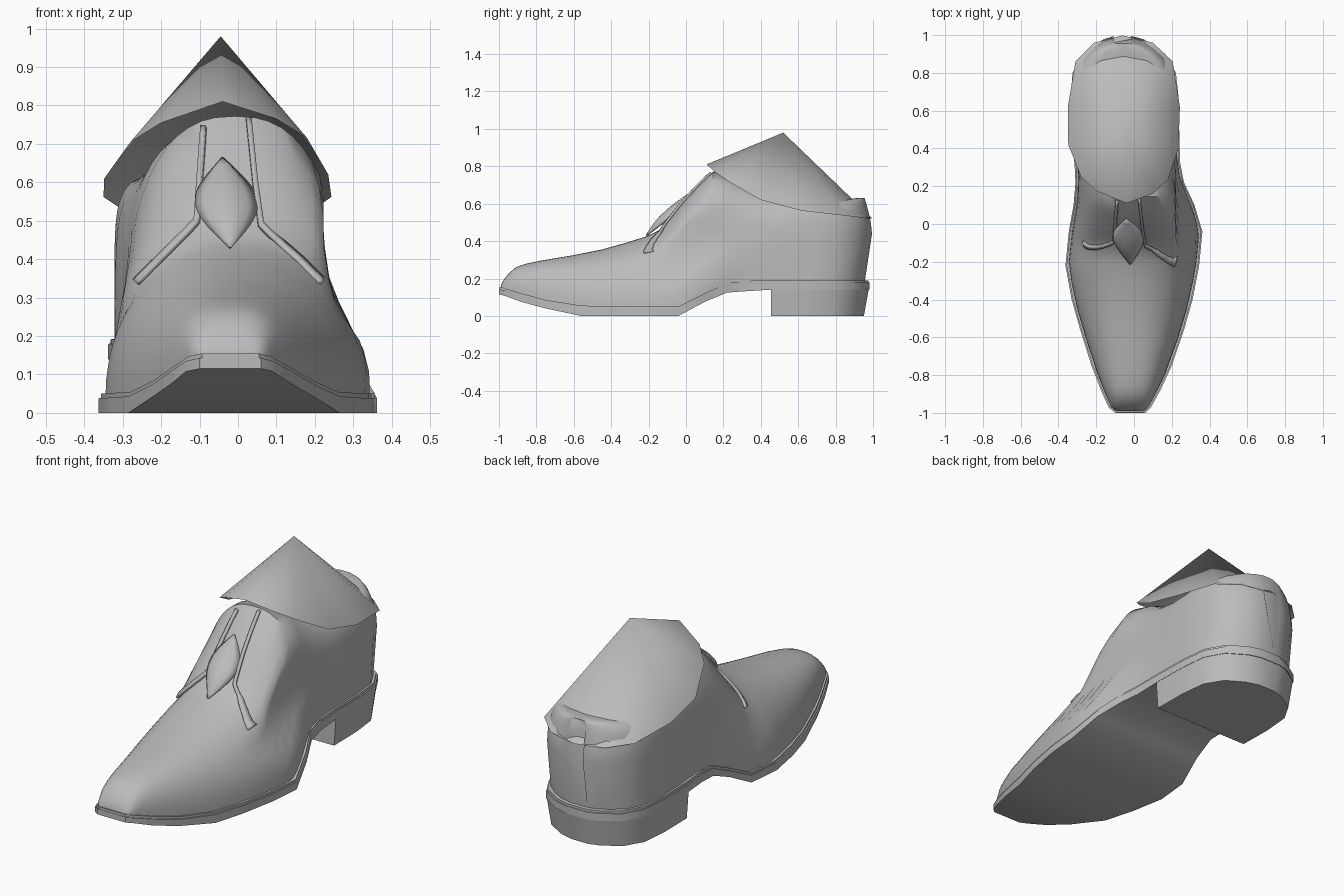
import bpy, bmesh, math
from mathutils import Vector
from mathutils.bvhtree import BVHTree

cube = bpy.data.objects.get("Cube")
if cube:
    bpy.data.objects.remove(cube, do_unlink=True)

grey = bpy.data.materials.new("plain_grey")
grey.use_nodes = True
GREY = (0.5, 0.5, 0.5, 1)
grey.diffuse_color = GREY
grey.node_tree.nodes["Principled BSDF"].inputs["Base Color"].default_value = GREY


def make(name, verts, faces, angle=40, fix=True):
    mesh = bpy.data.meshes.new(name)
    mesh.from_pydata(verts, [], faces)
    if fix:
        bm = bmesh.new()
        bm.from_mesh(mesh)
        bmesh.ops.recalc_face_normals(bm, faces=bm.faces)
        bm.to_mesh(mesh)
        bm.free()
    mesh.materials.append(grey)
    obj = bpy.data.objects.new(name, mesh)
    bpy.context.collection.objects.link(obj)
    bpy.ops.object.select_all(action="DESELECT")
    obj.select_set(True)
    bpy.context.view_layer.objects.active = obj
    bpy.ops.object.shade_smooth_by_angle(angle=math.radians(angle))
    return obj


def loft(rings, closed=True, caps=True):
    n = len(rings[0])
    verts = [p for r in rings for p in r]
    faces = []
    for i in range(len(rings) - 1):
        for j in range(n if closed else n - 1):
            k = (j + 1) % n
            faces.append((i * n + j, i * n + k, (i + 1) * n + k, (i + 1) * n + j))
    if caps:
        faces.append(tuple(range(n)))
        faces.append(tuple(range((len(rings) - 1) * n, len(rings) * n)))
    return verts, faces


def interp(table, t):
    """Linear lookup; the first entry of each row is the key."""
    if t <= table[0][0]:
        return table[0][1:]
    for a, b in zip(table, table[1:]):
        if t <= b[0]:
            f = (t - a[0]) / (b[0] - a[0])
            return [p + (q - p) * f for p, q in zip(a[1:], b[1:])]
    return table[-1][1:]


# Sole stations: y, left edge, right edge, underside, top
SOLE = [
    (-1, -.1, .06, .115, .155), (-.97, -.135, .09, .108, .147),
    (-.88, -.175, .14, .075, .12), (-.75, -.225, .2, .04, .085),
    (-.56, -.285, .265, 0, .055), (-.4, -.33, .31, 0, .052),
    (-.22, -.363, .345, 0, .05), (-.04, -.345, .362, 0, .05),
    (.1, -.32, .32, .075, .12), (.22, -.31, .265, .125, .175),
    (.32, -.315, .245, .132, .187), (.45, -.335, .24, .14, .192),
    (.65, -.338, .238, .14, .19), (.8, -.325, .222, .14, .19),
    (.9, -.27, .165, .14, .19), (.96, -.18, .07, .14, .19),
    (.98, -.12, .0, .14, .19)]


def slab(rows):
    return loft([[(l, y, b), (r, y, b), (r, y, t), (l, y, t)] for y, l, r, b, t in rows])


# Sole and thin welt line above it
make("sole", *slab([(y, l, r, b, t - .012) for y, l, r, b, t in SOLE]), angle=30)
make("welt", *slab([(y * .997, l + .006, r - .006, t - .014, t) for y, l, r, b, t in SOLE]), angle=30)

# Heel block, tapering toward the ground
heel = []
for y in (.455, .65, .8, .9, .96, .98):
    l, r, b, t = interp(SOLE, y)
    yb = .455 + (y - .455) * .945
    heel.append([(l + .012, yb, 0), (r - .012, yb, 0), (r, y, .16), (l, y, .16)])
make("heel_block", *loft(heel), angle=30)

# Upper stations: y, ridge height, squareness of the arch
UPPER = [
    (-.99, .165, 3), (-.97, .2, 3), (-.945, .23, 2.9), (-.91, .26, 2.8),
    (-.86, .278, 2.6), (-.78, .295, 2.5), (-.6, .325, 2.3), (-.45, .355, 2.2),
    (-.3, .397, 2.1), (-.2, .43, 2.1), (-.13, .465, 2.1), (-.07, .54, 2.2),
    (0, .625, 2.3), (.07, .7, 2.4), (.145, .772, 2.5), (.25, .74, 3),
    (.36, .68, 3.6), (.5, .635, 5), (.65, .62, 7), (.78, .615, 8),
    (.86, .622, 8), (.91, .63, 8), (.94, .63, 8), (.955, .63, 8)]
# Narrowing of the ankle with height: z, left limit, right limit
LIMIT = [(.05, -.36, .36), (.18, -.34, .322), (.28, -.325, .255), (.4, -.33, .222), (.63, -.318, .222)]

rings = []
STEPS = 28
for y, top, power in UPPER:
    l, r, b, t = interp(SOLE, y if y < .8 else .8 + (y - .8) * 1.15)
    l, r, base = l + .016, r - .016, t - .012
    mid, half = (l + r) / 2, (r - l) / 2
    ring = []
    for i in range(STEPS + 1):
        a = math.pi * i / STEPS
        c, s = math.cos(a), max(math.sin(a), 0)
        x = mid + half * math.copysign(abs(c) ** (2 / power), c)
        z = base + (top - base) * s ** (2 / power)
        lo, hi = interp(LIMIT, z)
        x = min(max(x, lo), hi)
        # rounded back of the heel
        bulge = .04 * math.sin(math.pi * min(max((z - .2) / .43, 0), 1))
        ring.append((x, y + bulge * max(0, (y - .5) / .455), z))
    rings.append(ring)
verts, faces = loft(rings)
make("shoe_upper", verts, faces, angle=45)
tree = BVHTree.FromPolygons([Vector(v) for v in verts], faces)

# Peaked ankle cover: a fan from the apex to the dipping rim
RIM = [(-.04, .11, .81), (.1, .16, .765), (.18, .235, .715), (.235, .4, .62),
       (.243, .62, .562), (.205, .86, .535), (.1, .96, .523), (-.06, .998, .52),
       (-.21, .96, .523), (-.31, .86, .535), (-.35, .62, .562), (-.348, .42, .61),
       (-.28, .25, .705), (-.2, .175, .755)]
n = len(RIM)
make("ankle_cover", RIM + [(-.045, .52, .98)],
     [(n, i, (i + 1) % n) for i in range(n)], angle=80, fix=False)


# Raised seams laid on the instep
def seam(name, path, width=.014):
    pts = []
    for (x0, z0), (x1, z1) in zip(path, path[1:]):
        for i in range(8):
            f = i / 8
            pts.append(Vector((x0 + (x1 - x0) * f, z0 + (z1 - z0) * f)))
    pts.append(Vector(path[-1]))
    rows = []
    for i, p in enumerate(pts):
        d = (pts[min(i + 1, len(pts) - 1)] - pts[max(i - 1, 0)]).normalized()
        side = Vector((-d.y, d.x)) * width / 2
        row = []
        for q in (p - side, p + side):
            hit = tree.ray_cast(Vector((q.x, -2, q.y)), Vector((0, 1, 0)))[0]
            if hit:
                row.append((q.x, hit.y - .008, q.y))
        if len(row) == 2:
            rows.append(row)
    obj = make(name, *loft(rows, closed=False, caps=False))
    mod = obj.modifiers.new("thickness", "SOLIDIFY")
    mod.thickness = .014
    mod.offset = 0


seam("right_seam", [(-.088, .765), (-.1, .6), (-.107, .5), (-.13, .475), (-.2, .405), (-.265, .34)])
seam("left_seam", [(.028, .765), (.045, .6), (.06, .49), (.085, .465), (.16, .4), (.22, .34)])

# Leaf ornament over the instep
leaf = []
for i in range(13):
    t = i / 12
    swell = math.sin(math.pi * t)
    row = []
    for j in range(7):
        u = j / 3 - 1
        row.append((-.02 - .02 * t + u * (.078 * swell ** 1.1 + .0005),
                    -.21 + .24 * t + swell * (.02 * u * u - .03 * (1 - u * u)),
                    .43 + .23 * t))
    leaf.append(row)
ornament = make("leaf_ornament", *loft(leaf, closed=False, caps=False))
thick = ornament.modifiers.new("thickness", "SOLIDIFY")
thick.thickness = .012
thick.offset = 0
